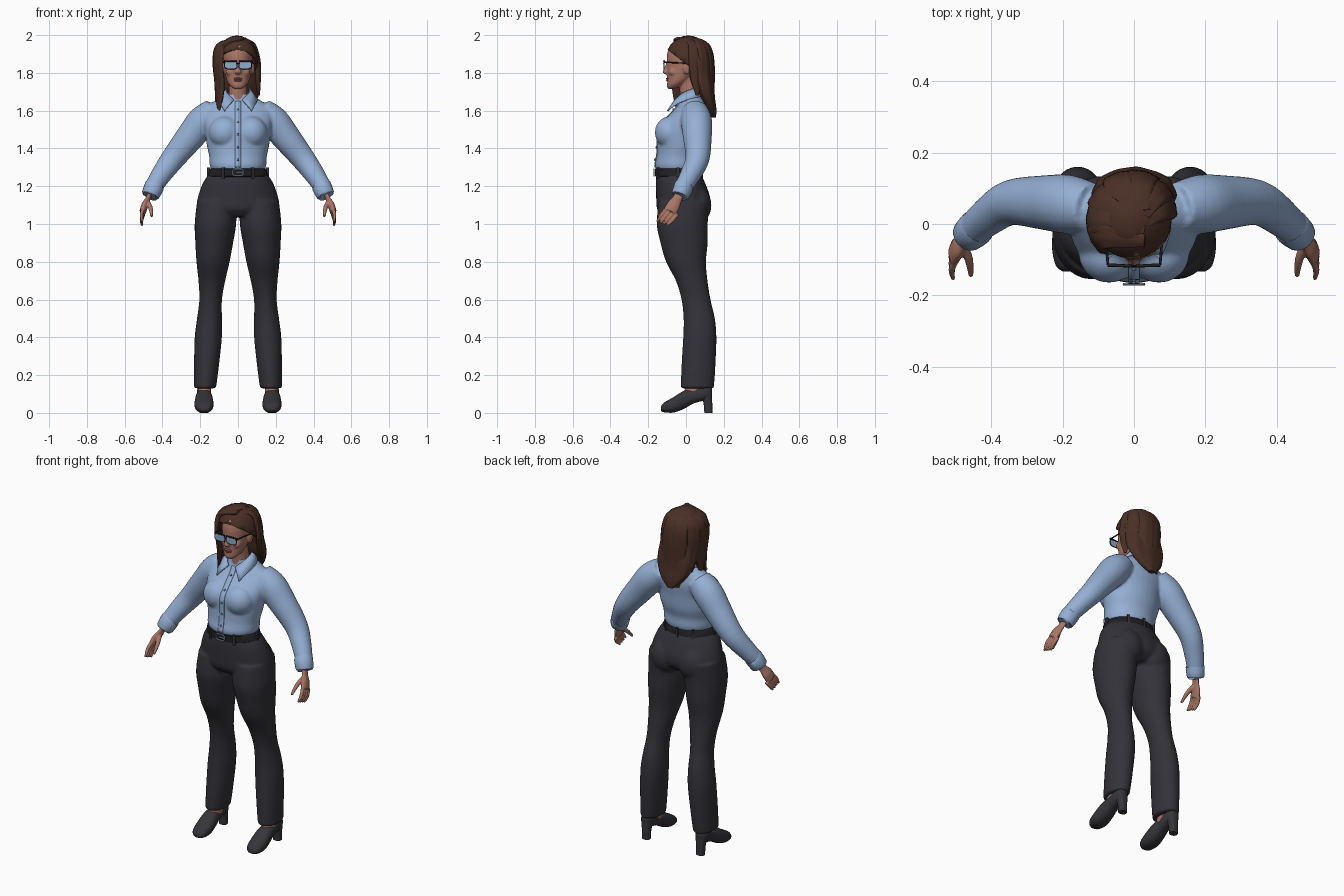
import bpy, bmesh
from math import sin, cos, pi, copysign, radians
from mathutils import Vector, Matrix

old = bpy.data.objects.get("Cube")
if old:
    bpy.data.objects.remove(old)


def material(name, *colour):
    mat = bpy.data.materials.new(name)
    mat.use_nodes = True
    mat.diffuse_color = (*colour, 1)
    mat.node_tree.nodes["Principled BSDF"].inputs["Base Color"].default_value = (*colour, 1)
    return mat


SHIRT = material("shirt blue", .3, .43, .66)
TROUSERS = material("trouser charcoal", .033, .032, .041)
SKIN = material("skin", .4, .18, .13)
LIPS = material("lip rose", .3, .1, .08)
HAIR = material("hair brown", .068, .029, .019)
SHOES = material("shoe black", .036, .035, .041)
DARK = material("belt and frame black", .014, .014, .017)
LENS = material("lens blue", .27, .42, .6)
METAL = material("buckle metal", .32, .4, .52)
BUTTON = material("button blue", .12, .18, .3)
X, Y, Z = Vector((1, 0, 0)), Vector((0, 1, 0)), Vector((0, 0, 1))
SIDES = (("left", 1), ("right", -1))


def signed_power(value, power):
    return copysign(abs(value) ** power, value)


def spline(rows, sub):
    """Catmull-Rom interpolation of equal-length rows."""
    result = []
    for i in range(len(rows) - 1):
        quad = rows[max(i - 1, 0)], rows[i], rows[i + 1], rows[min(i + 2, len(rows) - 1)]
        for k in range(sub):
            t = k / sub
            result.append([b + t / 2 * (c - a + t * (2 * a - 5 * b + 4 * c - d + t * (3 * (b - c) + d - a)))
                           for a, b, c, d in zip(*quad)])
    return result + [list(rows[-1])]


def skin(bm, sections, sides, power=1, ripple=0):
    """Closed surface through (centre, half axis, half axis) sections."""
    rings = []
    for i, (centre, u, v) in enumerate(sections):
        ring = []
        for k in range(sides):
            a = 2 * pi * k / sides
            swell = 1 + ripple * cos(7 * a + i / 8)
            ring.append(bm.verts.new(centre + swell * (u * signed_power(cos(a), power)
                                                       + v * signed_power(sin(a), power))))
        rings.append(ring)
    for low, high in zip(rings, rings[1:]):
        for k in range(sides):
            n = (k + 1) % sides
            bm.faces.new((low[k], low[n], high[n], high[k]))
    bm.faces.new(rings[0])
    bm.faces.new(rings[-1])


def tower(bm, rows, x=0, lean=0, across=Y, sub=4, sides=32, **shape):
    """Parallel sections from rows of y, z, half width, half depth."""
    skin(bm, [(Vector((x + lean * (rows[0][1] - z), y, z)), X * a, across * b)
              for y, z, a, b in spline(rows, sub)], sides, **shape)


def tube(bm, rows, side=1, out=Y, flat=1, sub=4, sides=20, **shape):
    """Sections across a path of x, y, z, radius; flat thins them along out."""
    rows = spline(rows, sub)
    path = [Vector((side * x, y, z)) for x, y, z, r in rows]
    sections = []
    for i, centre in enumerate(path):
        along = (path[min(i + 1, len(path) - 1)] - path[max(i - 1, 0)]).normalized()
        u = along.cross(out(centre) if callable(out) else out).normalized()
        sections.append((centre, u * rows[i][3], u.cross(along) * rows[i][3] * flat))
    skin(bm, sections, sides, **shape)


def ball(bm, loc, size):
    bmesh.ops.create_uvsphere(bm, u_segments=24, v_segments=14, radius=1,
                              matrix=Matrix.Translation(loc) @ Matrix.Diagonal((*size, 1)))


def outline(bm, centre, width, height, radius):
    """Rounded rectangular wire frame facing the front."""
    angles = [2 * pi * k / 32 for k in range(33)]
    tube(bm, [(centre[0] + width * signed_power(cos(a), .6), centre[1],
               centre[2] + height * signed_power(sin(a), .6), radius) for a in angles], sub=1, sides=6)


def strip(bm, first, second):
    """Ribbon between two rows of points."""
    first, second = ([bm.verts.new(p) for p in row] for row in (first, second))
    for i in range(len(first) - 1):
        bm.faces.new((first[i], first[i + 1], second[i + 1], second[i]))


def finish(name, bm, mat, voxel=0, thickness=0, relax=5):
    bmesh.ops.recalc_face_normals(bm, faces=bm.faces)
    mesh = bpy.data.meshes.new(name)
    bm.to_mesh(mesh)
    bm.free()
    mesh.materials.append(mat)
    obj = bpy.data.objects.new(name, mesh)
    bpy.context.collection.objects.link(obj)
    bpy.ops.object.select_all(action="DESELECT")
    obj.select_set(True)
    bpy.context.view_layer.objects.active = obj
    bpy.ops.object.shade_smooth_by_angle(angle=radians(50))
    if voxel:
        blend = obj.modifiers.new("Blend", "REMESH")
        blend.mode, blend.voxel_size, blend.use_smooth_shade = "VOXEL", voxel, True
        obj.modifiers.new("Relax", "SMOOTH").iterations = relax
    if thickness:
        obj.modifiers.new("Thickness", "SOLIDIFY").thickness = thickness
    return obj


# Trousers: hips, seat and flared legs blended together
bm = bmesh.new()
tower(bm, [(-.04, 1.27, .148, .115), (-.03, 1.22, .185, .13), (-.015, 1.14, .213, .143),
           (-.015, 1.08, .217, .138), (-.02, 1.04, .18, .1)])
for name, side in SIDES:
    tower(bm, [(-.01, 1.12, .105, .135), (-.02, 1, .11, .135), (-.01, .9, .1, .125), (0, .8, .088, .106),
               (.03, .7, .071, .084), (.053, .6, .06, .077), (.07, .5, .066, .083), (.073, .4, .072, .088),
               (.066, .25, .066, .09), (.06, .13, .058, .088)], x=side * .112, lean=side * .063)
    ball(bm, (side * .09, .055, 1.1), (.09, .08, .1))
finish("trousers", bm, TROUSERS, voxel=.008)

# Shirt: torso, bust and sleeves blended together
bm = bmesh.new()
tower(bm, [(-.04, 1.28, .138, .115), (-.04, 1.31, .15, .125), (-.035, 1.36, .153, .12), (-.025, 1.42, .166, .126),
           (-.02, 1.5, .177, .128), (.01, 1.57, .185, .106), (.03, 1.62, .17, .08), (.035, 1.66, .11, .065),
           (.025, 1.69, .058, .056)])
for name, side in SIDES:
    ball(bm, (side * .07, -.085, 1.485), (.085, .08, .085))
    tube(bm, [(.12, .045, 1.6, .07), (.185, .055, 1.545, .083), (.25, .06, 1.465, .077), (.345, .06, 1.345, .064),
              (.41, .02, 1.255, .054), (.455, -.02, 1.185, .046)], side)
shirt = finish("shirt", bm, SHIRT, voxel=.008)

# Cuffs and pointed collar
for name, side in SIDES:
    bm = bmesh.new()
    tube(bm, [(.44, -.008, 1.205, .046), (.442, -.01, 1.202, .052), (.463, -.03, 1.155, .048),
              (.465, -.032, 1.15, .04)], side, sub=2)
    finish(name + "_cuff", bm, SHIRT)
    bm, top, flap = bmesh.new(), [], []
    for i in range(13):
        t = i / 12
        a, point = radians(90 - 160 * t), t ** 4
        top.append((side * .065 * cos(a), .02 + .085 * sin(a), 1.735 - .075 * t * t))
        flap.append((side * (.1 * cos(a) + .04 * point), .02 + .085 * sin(a) - .04 * point,
                     1.685 - .03 * t - .055 * point))
    strip(bm, top, flap)
    finish(name + "_collar", bm, SHIRT, thickness=.007)

# Placket and buttons laid on the front of the shirt
solid_shirt = shirt.evaluated_get(bpy.context.evaluated_depsgraph_get())


def shirt_front(x, z):
    return solid_shirt.ray_cast(Vector((x, -1, z)), Y)[1] - Y * .005


edges = [[shirt_front(x, 1.3 + i / 80) for i in range(29)] for x in (-.015, .015)]
dots = [shirt_front(0, 1.34 + i / 15) for i in range(5)]
bm = bmesh.new()
strip(bm, *edges)
finish("placket", bm, SHIRT, thickness=.006)
bm = bmesh.new()
for dot in dots:
    ball(bm, dot, (.006, .005, .006))
finish("buttons", bm, BUTTON)

# Belt, loops and buckle
bm = bmesh.new()
tower(bm, [(-.04, 1.25, .155, .118), (-.04, 1.254, .16, .124), (-.043, 1.29, .15, .122),
           (-.043, 1.294, .144, .116)], sub=1, sides=48)
finish("belt", bm, DARK)
bm = bmesh.new()
for angle in (-120, -60, 0, 55, 90, 125, 180):
    a = radians(angle)
    bmesh.ops.create_cube(bm, size=1, matrix=Matrix.Translation((.156 * cos(a), .124 * sin(a) - .042, 1.27))
                          @ Matrix.Rotation(a, 4, "Z") @ Matrix.Diagonal((.014, .014, .058, 1)))
finish("belt_loops", bm, TROUSERS)
bm = bmesh.new()
outline(bm, (0, -.169, 1.273), .028, .018, .004)
tube(bm, [(-.01, -.169, 1.273, .004), (.028, -.169, 1.273, .004)], sides=8)
finish("buckle", bm, METAL)

# Head with neck, nose, cheeks and ears
bm = bmesh.new()
tower(bm, [(-.078, 1.715, .018, .016), (-.062, 1.73, .04, .039), (-.042, 1.755, .057, .057),
           (-.018, 1.8, .069, .083), (-.004, 1.85, .075, .098), (0, 1.9, .077, .1), (.005, 1.95, .065, .085),
           (.01, 1.98, .03, .04)])
tower(bm, [(.03, 1.6, .07, .06), (.02, 1.68, .05, .052), (.01, 1.8, .048, .05)])
tower(bm, [(-.092, 1.86, .009, .01), (-.1, 1.825, .012, .015), (-.106, 1.804, .017, .018),
           (-.096, 1.792, .012, .012)])
for name, side in SIDES:
    ball(bm, (side * .077, .005, 1.825), (.012, .022, .034))
    ball(bm, (side * .036, -.068, 1.805), (.028, .024, .025))
finish("head", bm, SKIN, voxel=.005, relax=3)
bm = bmesh.new()
ball(bm, (0, -.097, 1.769), (.025, .009, .006))
ball(bm, (0, -.095, 1.759), (.021, .01, .006))
finish("lips", bm, LIPS)

# Glasses with brow bars, temples and bridge
frame, lenses = bmesh.new(), bmesh.new()
for name, side in SIDES:
    outline(frame, (side * .038, -.117, 1.842), .033, .021, .003)
    tube(frame, [(.006, -.118, 1.862, .004), (.074, -.115, 1.862, .005)], side, sides=8)
    tube(frame, [(.073, -.115, 1.857, .004), (.083, .01, 1.85, .003)], side, out=X, sides=8)
    tower(lenses, [(-.119, 1.842, .033, .021), (-.115, 1.842, .033, .021)], x=side * .038, across=Z, sub=1, power=.6)
tube(frame, [(-.01, -.118, 1.85, .003), (.01, -.118, 1.85, .003)], sides=8)
finish("glasses_frame", frame, DARK)
finish("lenses", lenses, LENS)

# Hair: cap cut open around the face, then the back mass
CROWN, REACH = Vector((-.006, .012, 1.862)), Vector((.112, .122, .136))
bm = bmesh.new()
ball(bm, CROWN, REACH)
bmesh.ops.bisect_plane(bm, geom=bm.verts[:] + bm.edges[:] + bm.faces[:], plane_co=(0, -.1, 1.925),
                       plane_no=(0, 1, 1.3), clear_inner=True)
finish("hair_cap", bm, HAIR, thickness=.012)
bm = bmesh.new()
tower(bm, [(.055, 1.93, .08, .065), (.065, 1.87, .108, .07), (.075, 1.8, .112, .062), (.09, 1.73, .118, .058),
           (.11, 1.67, .106, .042), (.13, 1.61, .07, .03), (.145, 1.565, .022, .014)], sides=56, ripple=.03)
finish("hair_back", bm, HAIR)

# Locks sweep from the parting over the crown and hang at one bearing each
bm = bmesh.new()
for bearing, tip, width in ((208, 1.58, .044), (180, 1.63, .046), (145, 1.66, .046), (110, 1.57, .046),
                            (75, 1.58, .046), (45, 1.64, .044), (18, 1.68, .036)):
    c, s = cos(radians(bearing)), sin(radians(bearing))
    rows = [(.03, .06 * s - .02, 1.983, width * .4)]
    for rise, share in ((40, .9), (5, 1)):
        level, lift = cos(radians(rise)), sin(radians(rise))
        rows.append((*(CROWN + REACH * Vector((c * level, s * level, lift))), width * share))
    rows += [(.108 * c, .02 + .115 * s, (tip + 1.86) / 2, width), (.118 * c, .02 + .127 * s, tip, width / 5)]
    tube(bm, rows, out=lambda p: p - CROWN * .97, flat=.36, sub=7, sides=28, ripple=.05)
finish("hair_locks", bm, HAIR)

for name, side in SIDES:
    # Hand: palm, four fingers and thumb
    bm = bmesh.new()
    tube(bm, [(.462, -.03, 1.165, .025), (.478, -.048, 1.13, .026), (.493, -.065, 1.1, .035),
              (.504, -.084, 1.065, .036)], side, out=X, flat=.5)
    for i in range(4):
        y, z = i * .018, i * -.011
        tube(bm, [(.5, y - .1, z + 1.085, .01), (.511, y - .128, z + 1.05, .0095),
                  (.507, y - .154, z * .6 + 1.012, .006)], side, out=X, sides=12)
    tube(bm, [(.48, -.055, 1.12, .013), (.463, -.1, 1.085, .012), (.457, -.145, 1.04, .007)], side, out=X, sides=12)
    finish(name + "_hand", bm, SKIN, voxel=.004, relax=2)

    # Foot in a heeled shoe
    bm = bmesh.new()
    tower(bm, [(.03, .08, .034, .055), (.045, .12, .035, .053), (.06, .2, .032, .04)], x=side * .177)
    finish(name + "_foot", bm, SKIN)
    bm = bmesh.new()
    tower(bm, [(-.133, .022, .02, .012), (-.115, .029, .04, .026), (-.065, .043, .05, .041), (-.01, .07, .046, .048),
               (.04, .09, .038, .04), (.09, .106, .038, .042), (.125, .112, .03, .036), (.138, .114, .012, .02)],
          x=side * .18, across=Z, power=.85)
    tower(bm, [(.118, 0, .024, .021), (.116, .05, .025, .023), (.108, .11, .034, .03)], x=side * .18, power=.8)
    finish(name + "_shoe", bm, SHOES)
